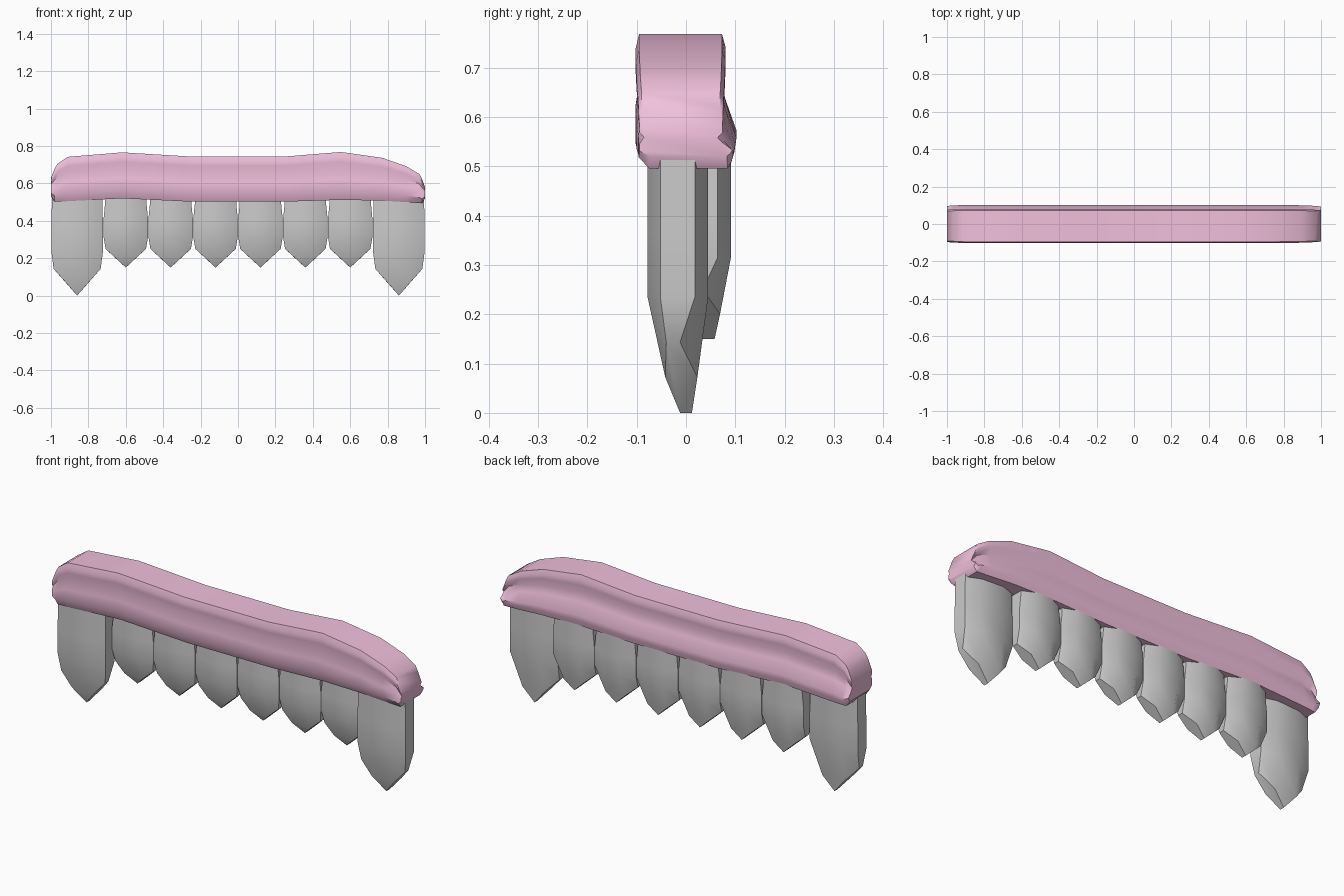
import bpy, bmesh

if "Cube" in bpy.data.objects:
    bpy.data.objects.remove(bpy.data.objects["Cube"])


def loft(name, rings, angle):
    """Skin a list of equal-length point rings and cap both ends."""
    bm = bmesh.new()
    loops = [[bm.verts.new(p) for p in ring] for ring in rings]
    n = len(loops[0])
    for a, b in zip(loops, loops[1:]):
        for i in range(n):
            j = (i + 1) % n
            bm.faces.new((a[i], a[j], b[j], b[i]))
    bm.faces.new(loops[0])
    bm.faces.new(loops[-1])
    bmesh.ops.remove_doubles(bm, verts=bm.verts, dist=0.0005)
    bmesh.ops.recalc_face_normals(bm, faces=bm.faces)
    mesh = bpy.data.meshes.new(name)
    bm.to_mesh(mesh)
    bm.free()
    obj = bpy.data.objects.new(name, mesh)
    bpy.context.collection.objects.link(obj)
    bpy.ops.object.select_all(action='DESELECT')
    obj.select_set(True)
    bpy.context.view_layer.objects.active = obj
    bpy.ops.object.shade_smooth_by_angle(angle=angle)
    return obj


# Gum: wavy cross-section (y, height fraction) carried along x
front = [(-0.08, 0), (-0.102, 0.18), (-0.102, 0.43), (-0.093, 0.65),
         (-0.102, 0.79), (-0.102, 0.89), (-0.095, 1)]
back = [(0.073, 1), (0.08, 0.9), (0.08, 0.8), (0.07, 0.63),
        (0.08, 0.47), (0.102, 0.22), (0.098, 0.11), (0.09, 0)]
# x, bottom z, top z, y scale
stations = [(-1.0, 0.53, 0.63, 0.95), (-0.98, 0.502, 0.68, 0.96),
            (-0.965, 0.502, 0.705, 0.97), (-0.91, 0.505, 0.742, 1),
            (-0.62, 0.52, 0.766, 1), (-0.24, 0.502, 0.743, 1),
            (0.24, 0.502, 0.743, 1), (0.55, 0.512, 0.768, 1),
            (0.77, 0.508, 0.737, 1), (0.9, 0.5, 0.692, 0.98),
            (0.97, 0.497, 0.65, 0.95), (0.985, 0.496, 0.62, 0.94),
            (1.0, 0.52, 0.58, 0.92)]
gum = loft("gum", [[(x, y * s, lo + (hi - lo) * t) for y, t in front + back]
                   for x, lo, hi, s in stations], 0.6)
pink = bpy.data.materials.new("gum_pink")
pink.diffuse_color = (0.88, 0.53, 0.72, 1)
pink.use_nodes = True
pink.node_tree.nodes["Principled BSDF"].inputs["Base Color"].default_value = pink.diffuse_color
gum.data.materials.append(pink)


def tooth(name, cx, half, dy, z0, zs, neck):
    """Pointed tooth: eight-sided body tapering to a short chisel tip."""
    m = 0.45

    def body(z, k):
        pts = [(1, 0.018), (m, 0.045), (-m, 0.045), (-1, 0.018),
               (-1, -0.052), (-m, -0.078), (m, -0.078), (1, -0.052)]
        return [(x * k, y, z) for x, y in pts]

    s = 0.91
    taper = [(s, -0.012, 0.143), (m, 0.023, 0.072), (-m, 0.023, 0.072), (-s, -0.012, 0.143),
             (-s, -0.04, 0.143), (-m, -0.042, 0.072), (m, -0.042, 0.072), (s, -0.04, 0.143)]
    tip = [(0, 0.012, 0)] * 4 + [(0, -0.012, 0)] * 4
    rings = [body(0.54, neck), body(0.49, neck), body(0.37, 1), body(0.235, 1), taper]
    rings = [[(cx + x * half, y + dy, z0 + z * zs) for x, y, z in r] for r in rings + [tip]]
    bm = bmesh.new()
    loops = [[bm.verts.new(p) for p in r] for r in rings[:-1]]
    tb, tf = bm.verts.new(rings[-1][0]), bm.verts.new(rings[-1][4])
    for a, b in zip(loops, loops[1:]):
        for i in range(8):
            j = (i + 1) % 8
            bm.faces.new((a[i], a[j], b[j], b[i]))
    bm.faces.new(loops[0])
    t = loops[-1]
    # Closing faces: back, front and the two side bevels
    for f in ((t[1], t[2], tb), (t[5], t[6], tf),
              (t[0], t[1], tb, tf, t[6], t[7]), (t[2], t[3], t[4], t[5], tf, tb)):
        bm.faces.new(f)
    bmesh.ops.recalc_face_normals(bm, faces=bm.faces)
    mesh = bpy.data.meshes.new(name)
    bm.to_mesh(mesh)
    bm.free()
    obj = bpy.data.objects.new(name, mesh)
    bpy.context.collection.objects.link(obj)
    bpy.ops.object.select_all(action='DESELECT')
    obj.select_set(True)
    bpy.context.view_layer.objects.active = obj
    bpy.ops.object.shade_smooth_by_angle(angle=0.6)


# Teeth: long outer fangs and six shorter ones set slightly back
for side, sx in (("left", -1), ("right", 1)):
    tooth(f"fang_{side}", sx * 0.86, 0.138, 0, 0, 1, 0.98)
    for i in range(3):
        tooth(f"small_tooth_{side}_{i + 1}", sx * (0.12 + 0.24 * i), 0.119, 0.046, 0.15, 0.7, 0.93)
